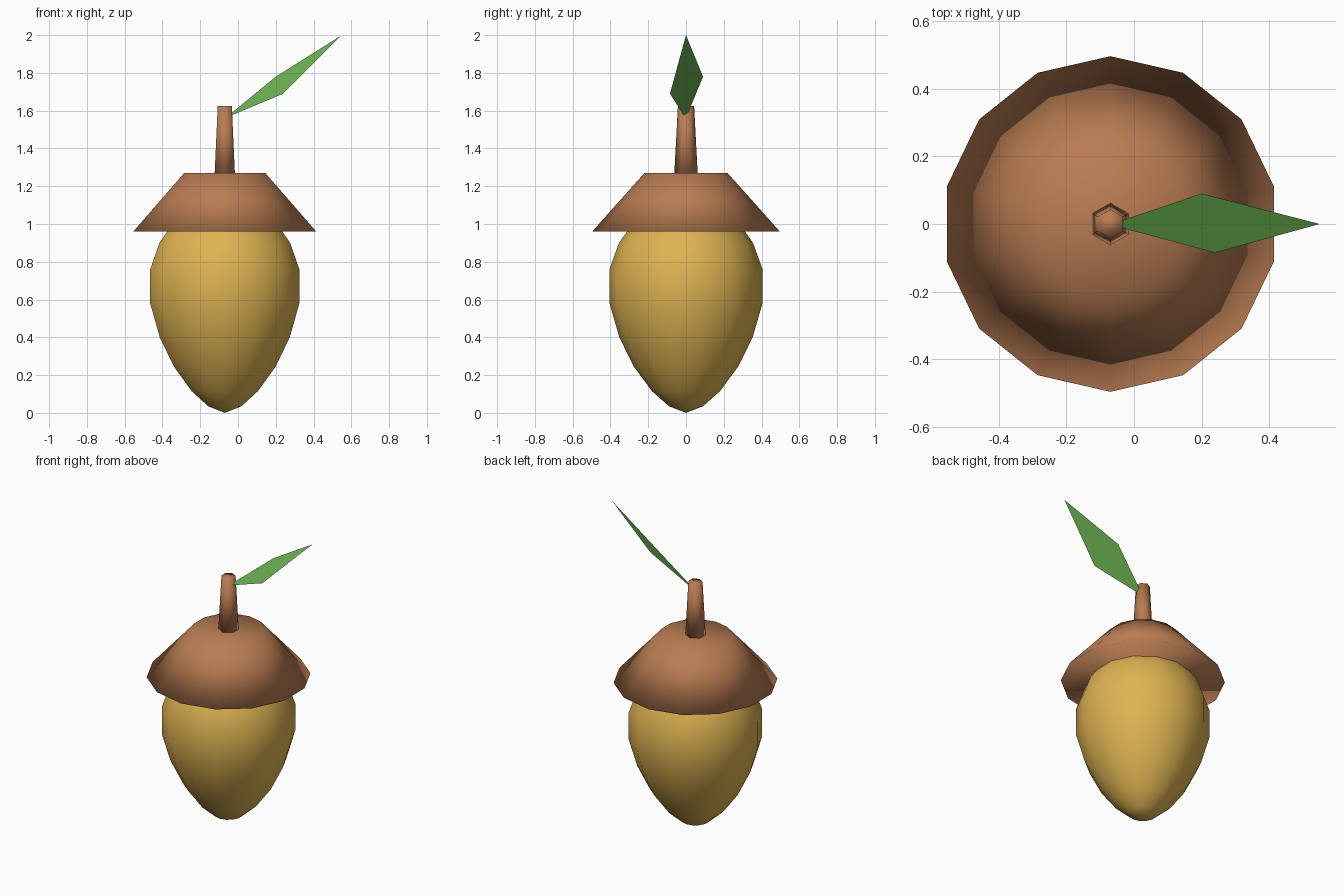
import bpy
import bmesh
from math import sin, cos, tau

# Remove the default cube only
old = bpy.data.objects.get("Cube")
if old:
    bpy.data.objects.remove(old, do_unlink=True)

AXIS_X = -0.07  # the nut stands left of centre, balanced by the leaf


def material(name, rgb):
    mat = bpy.data.materials.new(name)
    mat.use_nodes = True
    colour = (*rgb, 1.0)
    mat.diffuse_color = colour
    bsdf = next(n for n in mat.node_tree.nodes if n.type == "BSDF_PRINCIPLED")
    bsdf.inputs["Base Color"].default_value = colour
    return mat


def finish(name, bm, mat, smooth):
    for face in bm.faces:
        face.smooth = smooth
    mesh = bpy.data.meshes.new(name)
    bm.to_mesh(mesh)
    bm.free()
    mesh.materials.append(mat)
    obj = bpy.data.objects.new(name, mesh)
    bpy.context.collection.objects.link(obj)
    return obj


def lathe(name, profile, sides, mat):
    """Closed solid of revolution from (radius, height) pairs, bottom to top.
    A zero radius makes a pole; other ends are closed with one flat face."""
    bm = bmesh.new()
    rings = []
    for radius, z in profile:
        count = sides if radius else 1
        rings.append([bm.verts.new((radius * sin(tau * i / sides),
                                    radius * cos(tau * i / sides), z))
                      for i in range(count)])
    for low, high in zip(rings, rings[1:]):
        for i in range(sides):
            j = (i + 1) % sides
            corners = [low[i % len(low)], low[j % len(low)],
                       high[j % len(high)], high[i % len(high)]]
            bm.faces.new(list(dict.fromkeys(corners)))
    for ring in (rings[0], rings[-1]):
        if len(ring) > 1:
            bm.faces.new(ring)
    bmesh.ops.recalc_face_normals(bm, faces=bm.faces)
    obj = finish(name, bm, mat, True)
    obj.location.x = AXIS_X
    return obj


nut_gold = material("nut_gold", (0.73, 0.45, 0.085))
bark_brown = material("bark_brown", (0.48, 0.20, 0.085))
leaf_green = material("leaf_green", (0.15, 0.44, 0.085))

# Egg-shaped nut, its top hidden in the cap
lathe("nut", [(0, 0), (0.09, 0.035), (0.18, 0.115), (0.276, 0.245),
              (0.353, 0.40), (0.405, 0.58), (0.405, 0.76), (0.355, 0.90),
              (0.27, 1.02), (0.14, 1.09), (0, 1.11)], 14, nut_gold)

# Conical cap, softly shaded over its edges
lathe("cap", [(0.497, 0.96), (0.22, 1.27)], 14, bark_brown)

# Tapered six-sided stem
lathe("stem", [(0.062, 1.265), (0.043, 1.625)], 6, bark_brown)

# Thin diamond leaf rising from the stem tip
bm = bmesh.new()
outline = [(-0.035, -0.012, 1.575), (0.24, -0.085, 1.69), (0.55, 0, 2.0),
           (0.20, 0.09, 1.78), (-0.032, 0.012, 1.59)]
bm.faces.new([bm.verts.new(p) for p in outline])
finish("leaf", bm, leaf_green, False)
